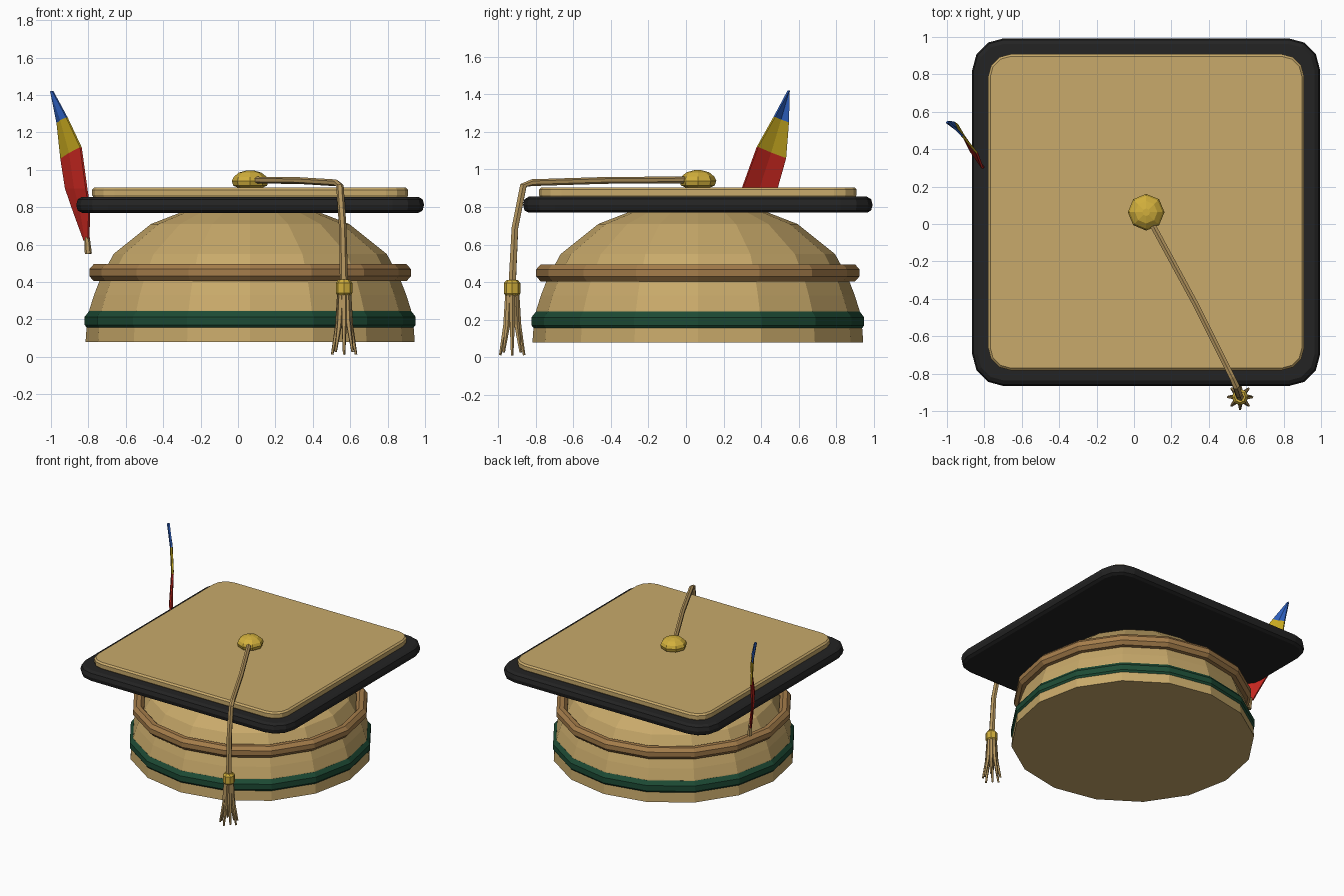
import bpy, bmesh, math
from mathutils import Vector

cube = bpy.data.objects.get("Cube")
if cube:
    bpy.data.objects.remove(cube, do_unlink=True)


def material(name, r, g, b):
    m = bpy.data.materials.new(name)
    m.use_nodes = True
    m.diffuse_color = (r, g, b, 1)
    m.node_tree.nodes["Principled BSDF"].inputs["Base Color"].default_value = (r, g, b, 1)
    return m


tan = material("tan felt", .58, .40, .145)
cord_tan = material("cord tan", .47, .31, .115)
brown = material("brown leather", .376, .205, .07)
green = material("dark green", .012, .07, .035)
black = material("soft black", .017, .017, .017)
gold = material("gold", .64, .43, .045)
red = material("feather red", .56, .02, .014)
yellow = material("feather yellow", .56, .39, .014)
blue = material("feather blue", .026, .114, .51)

CENTRE = Vector((.065, .063, 0))


def finish(name, bm, *mats):
    bmesh.ops.remove_doubles(bm, verts=bm.verts, dist=1e-5)
    bmesh.ops.recalc_face_normals(bm, faces=bm.faces)
    mesh = bpy.data.meshes.new(name)
    bm.to_mesh(mesh)
    bm.free()
    for m in mats:
        mesh.materials.append(m)
    obj = bpy.data.objects.new(name, mesh)
    bpy.context.collection.objects.link(obj)
    return obj


def lathe(name, profile, sides, mat, centre=CENTRE, closed=False):
    """Spin (radius, height) points; closed makes a ring, otherwise ends are capped."""
    bm = bmesh.new()
    rings = []
    for r, z in profile:
        rings.append([bm.verts.new((centre.x + r * math.cos(math.tau * i / sides),
                                    centre.y + r * math.sin(math.tau * i / sides), z))
                      for i in range(sides)])
    pairs = list(zip(rings, rings[1:]))
    if closed:
        pairs.append((rings[-1], rings[0]))
    else:
        bm.faces.new(rings[0])
        bm.faces.new(rings[-1])
    for a, b in pairs:
        for i in range(sides):
            j = (i + 1) % sides
            bm.faces.new((a[i], a[j], b[j], b[i]))
    return finish(name, bm, mat)


def tube(name, points, radii, sides, mat):
    """Tapered tube through a list of points."""
    bm = bmesh.new()
    pts = [Vector(p) for p in points]
    rings = []
    for k, p in enumerate(pts):
        d = (pts[min(k + 1, len(pts) - 1)] - pts[max(k - 1, 0)]).normalized()
        side = d.cross(Vector((.88, .47, 0))).normalized()
        up = side.cross(d)
        rings.append([bm.verts.new(p + radii[k] * (side * math.cos(math.tau * i / sides)
                                                   + up * math.sin(math.tau * i / sides)))
                      for i in range(sides)])
    for a, b in zip(rings, rings[1:]):
        for i in range(sides):
            j = (i + 1) % sides
            bm.faces.new((a[i], a[j], b[j], b[i]))
    bm.faces.new(rings[0])
    bm.faces.new(rings[-1])
    return finish(name, bm, mat)


def rounded_slab(name, half, corner, layers, mat):
    """Rounded square plate; layers are (inset, height) pairs."""
    bm = bmesh.new()
    rings = []
    for inset, z in layers:
        ring = []
        for q in range(4):
            a0 = q * math.pi / 2
            sx = 1 if q in (0, 3) else -1
            sy = 1 if q < 2 else -1
            for s in range(4):
                a = a0 + s * math.pi / 6
                c, r = half - corner, corner - inset
                ring.append(bm.verts.new(CENTRE + Vector((sx * c + r * math.cos(a),
                                                          sy * c + r * math.sin(a), z))))
        rings.append(ring)
    for a, b in zip(rings, rings[1:]):
        for i in range(len(a)):
            j = (i + 1) % len(a)
            bm.faces.new((a[i], a[j], b[j], b[i]))
    bm.faces.new(rings[0])
    bm.faces.new(rings[-1])
    return finish(name, bm, mat)


# Domed crown and its two bands
lathe("crown", [(.88, .08), (.875, .15), (.86, .25), (.835, .33), (.80, .42),
                (.73, .55), (.53, .71), (.35, .78), (.1, .80)], 16, tan)


def band(name, radius, width, z, height, mat):
    section = [(radius + width * math.cos(math.tau * (i + .5) / 8) * 1.08,
                z + height * math.sin(math.tau * (i + .5) / 8) * 1.08) for i in range(8)]
    lathe(name, section, 16, mat, closed=True)


band("upper_band", .82, .04, .45, .045, brown)
band("lower_band", .845, .04, .192, .052, green)

# Square board with raised panel
rounded_slab("board", .93, .17, [(.03, .77), (.008, .782), (0, .812), (.008, .842), (.03, .855)], black)
rounded_slab("top_panel", .845, .12, [(.008, .85), (0, .865), (0, .893), (.012, .905)], tan)

# Button
lathe("button", [(.055, .90), (.09, .915), (.098, .94), (.088, .962), (.06, .985), (.02, .996)], 8, gold)

# Cord and tassel
tassel = Vector((.567, -.925, 0))
tube("cord", [(.08, .03, .945), (.33, -.43, .942), (.525, -.82, .93), (.545, -.865, .915),
              (.56, -.91, .69), (.567, -.925, .38)],
     [.018, .018, .018, .02, .02, .022], 6, cord_tan)
lathe("tassel_collar", [(.032, .325), (.044, .34), (.044, .395), (.03, .412)], 8, gold, tassel)
for i in range(8):
    a = math.tau * i / 8
    out = Vector((math.cos(a), math.sin(a), 0))
    end = .012 + .015 * (i % 2)
    tube("tassel_strand_%d" % (i + 1),
         [tassel + out * .022 + Vector((0, 0, .335)), tassel + out * .035 + Vector((0, 0, .17)),
          tassel + out * .064 + Vector((0, 0, end))], [.017, .014, .007], 5, cord_tan)

# Feather: outer edge and inner edge, root to tip
outer = [(-.82, .36, .62), (-.875, .42, .77), (-.92, .485, .90), (-.945, .53, 1.06),
         (-.965, .545, 1.25), (-.998, .55, 1.42)]
inner = [(-.798, .335, .63), (-.795, .30, .80), (-.81, .30, .90), (-.84, .38, 1.12),
         (-.915, .47, 1.28), (-.99, .545, 1.42)]
bm = bmesh.new()
rows = []
for o, n in zip(outer, inner):
    o, n = Vector(o), Vector(n)
    rows.append([bm.verts.new(p) for p in (o, (o + n) / 2 + Vector((-.006, -.005, 0)), n)])
for k, (a, b) in enumerate(zip(rows, rows[1:])):
    for i in range(2):
        f = bm.faces.new((a[i], a[i + 1], b[i + 1], b[i]))
        f.material_index = max(0, k - 2)
feather = finish("feather", bm, red, yellow, blue)
thick = feather.modifiers.new("thickness", "SOLIDIFY")
thick.thickness = .012
thick.offset = 0

# Quill
tube("quill", [(-.80, .34, .55), (-.808, .345, .64)], [.019, .015], 6, cord_tan)
